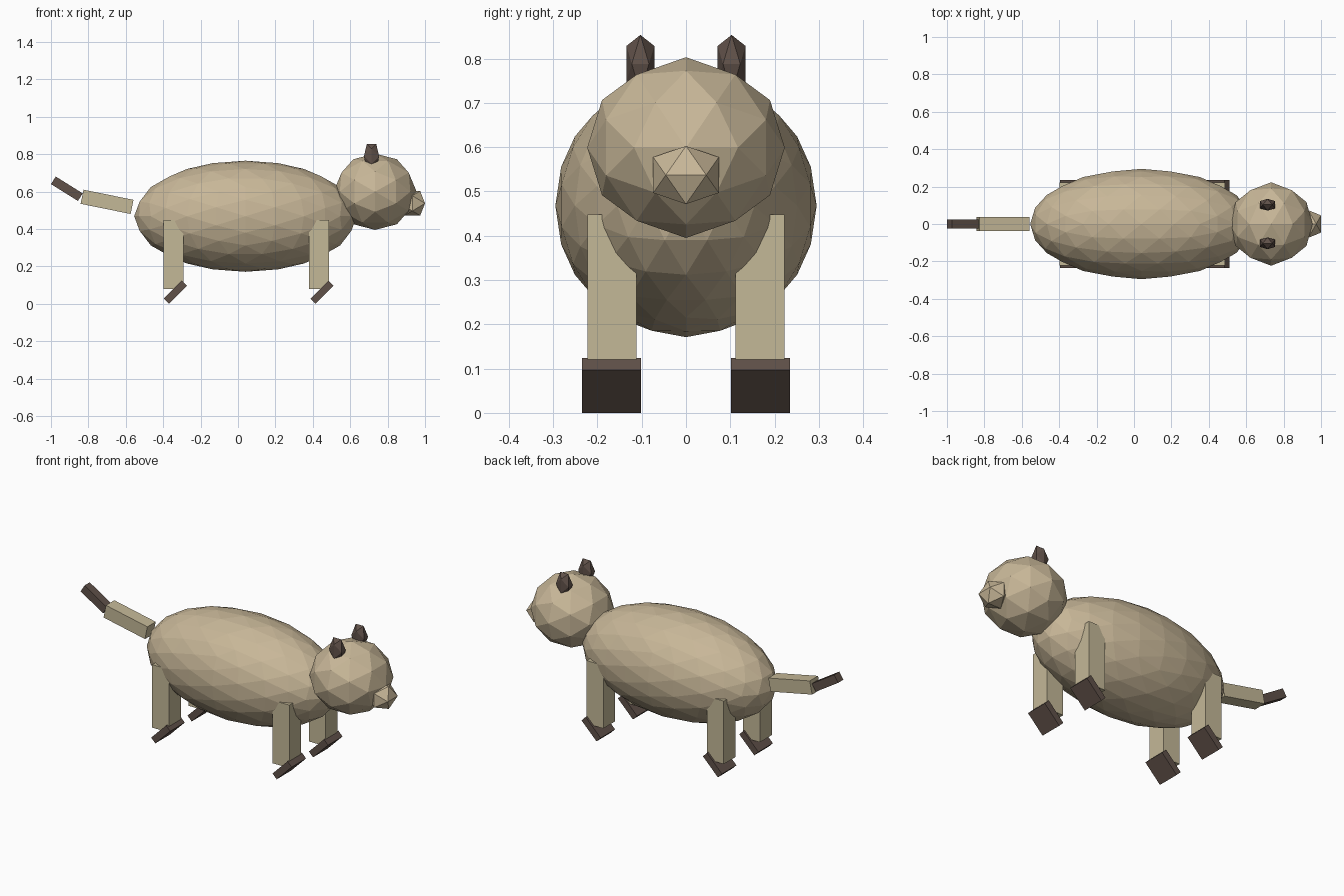
import bpy
import bmesh
import math
from mathutils import Matrix, Vector

if "Cube" in bpy.data.objects:
    bpy.data.objects.remove(bpy.data.objects["Cube"])


def srgb(r, g, b):
    lin = []
    for c in (r, g, b):
        c /= 255
        lin.append(c / 12.92 if c <= 0.04045 else ((c + 0.055) / 1.055) ** 2.4)
    return (*lin, 1.0)


def material(name, rgb):
    m = bpy.data.materials.new(name)
    m.diffuse_color = srgb(*rgb)
    m.use_nodes = True
    m.node_tree.nodes["Principled BSDF"].inputs["Base Color"].default_value = m.diffuse_color
    return m


FUR = material("fur_tan", (200, 183, 152))
LIMB = material("limb_tan", (196, 184, 151))
BROWN = material("dark_brown", (96, 81, 73))

# Turns an icosphere so that an edge, not a corner, faces each axis
EDGE_UP = Matrix.Rotation(-math.atan(2 / (1 + math.sqrt(5))), 4, 'Y')


def finish(name, bm, mat):
    mesh = bpy.data.meshes.new(name)
    bm.to_mesh(mesh)
    bm.free()
    mesh.materials.append(mat)
    obj = bpy.data.objects.new(name, mesh)
    bpy.context.collection.objects.link(obj)
    return obj


def ball(name, level, centre, radii, mat):
    bm = bmesh.new()
    bmesh.ops.create_icosphere(bm, subdivisions=level, radius=1, matrix=EDGE_UP)
    bmesh.ops.scale(bm, vec=Vector(radii), verts=bm.verts)
    obj = finish(name, bm, mat)
    obj.location = centre
    return obj


def box(name, centre, size, mat, pitch=0):
    bm = bmesh.new()
    bmesh.ops.create_cube(bm, size=1)
    bmesh.ops.scale(bm, vec=Vector(size), verts=bm.verts)
    obj = finish(name, bm, mat)
    obj.location = centre
    obj.rotation_euler.y = math.radians(pitch)
    return obj


# Body, head and nose
ball("body", 3, (0.04, 0, 0.468), (0.595, 0.295, 0.297), FUR)
ball("head", 2, (0.733, 0, 0.599), (0.222, 0.223, 0.204), FUR)
ball("nose", 1, (0.932, 0, 0.537), (0.08, 0.087, 0.077), FUR)

# Ears, legs and feet on both sides
for side, s in (("right", -1), ("left", 1)):
    ball(f"{side}_ear", 1, (0.714, s * 0.103, 0.788), (0.048, 0.037, 0.077), BROWN)
    for end, leg_x, foot_x in (("front", 0.433, 0.449), ("back", -0.345, -0.335)):
        box(f"{end}_{side}_leg", (leg_x, s * 0.167, 0.264), (0.108, 0.11, 0.368), LIMB)
        box(f"{end}_{side}_foot", (foot_x, s * 0.168, 0.062), (0.137, 0.133, 0.038),
            BROWN, -45)

# Two-part tail
box("tail_base", (-0.70, 0, 0.545), (0.273, 0.077, 0.077), LIMB, 11.5)
box("tail_tip", (-0.915, 0, 0.615), (0.17, 0.048, 0.048), BROWN, 32)
